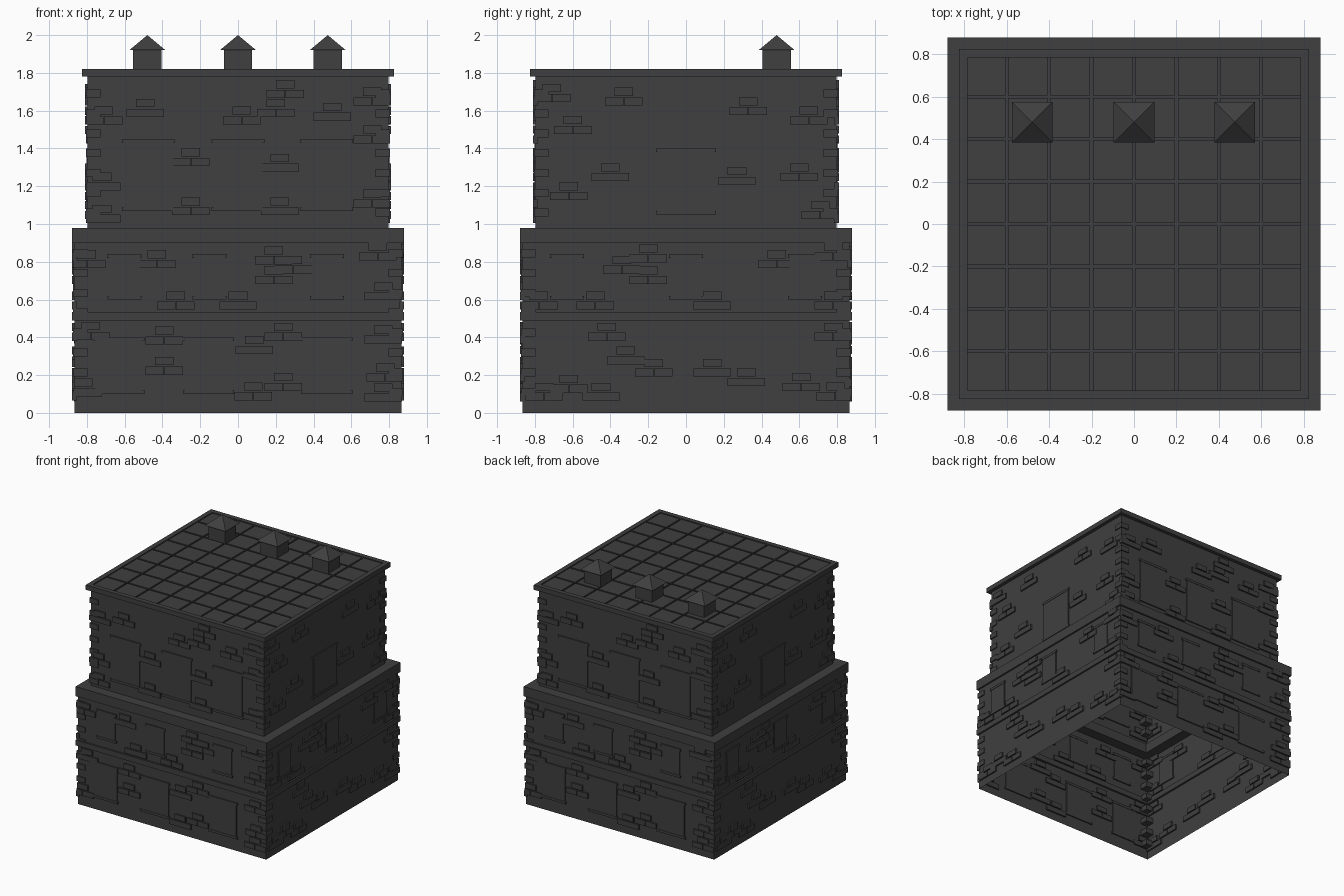
import bpy, bmesh
from math import pi
from mathutils import Matrix, Vector

if "Cube" in bpy.data.objects:
    bpy.data.objects.remove(bpy.data.objects["Cube"])

stone = bpy.data.materials.new("dark_stone")
stone.diffuse_color = (0.05, 0.05, 0.05, 1)
stone.use_nodes = True
stone.node_tree.nodes["Principled BSDF"].inputs["Base Color"].default_value = stone.diffuse_color


def finish(name, bm):
    me = bpy.data.meshes.new(name)
    bm.to_mesh(me)
    bm.free()
    me.materials.append(stone)
    ob = bpy.data.objects.new(name, me)
    bpy.context.collection.objects.link(ob)
    return ob


def box(bm, center, size, turn=0):
    m = (Matrix.Rotation(turn * pi / 2, 4, 'Z') @ Matrix.Translation(center)
         @ Matrix.Diagonal((*size, 1)))
    bmesh.ops.create_cube(bm, size=1, matrix=m)


def tube(name, profile):
    """Square rings swept around the building: profile is (half width, z)."""
    bm = bmesh.new()
    rings = [[bm.verts.new((sx * r, sy * r, z)) for sx, sy in
              ((-1, -1), (1, -1), (1, 1), (-1, 1))] for r, z in profile]
    for a, b in zip(rings, rings[1:]):
        for i in range(4):
            j = (i + 1) % 4
            bm.faces.new((a[i], a[j], b[j], b[i]))
    bmesh.ops.remove_doubles(bm, verts=bm.verts, dist=1e-5)
    return finish(name, bm)


def frame(name, outer, inner, z0, z1):
    tube(name, [(inner, z0), (outer, z0), (outer, z1), (inner, z1), (inner, z0)])


LOW, UP = 0.866, 0.796

# Hollow walls, open underneath
tube("lower_walls", [(LOW, 0), (LOW, 0.95)])
tube("upper_walls", [(UP, 0.95), (UP, 1.80)])

# Ledges and roof rim
frame("middle_band", 0.88, 0.85, 0.49, 0.535)
frame("setback_ledge", 0.88, 0.78, 0.90, 0.98)
frame("roof_rim", 0.825, 0.785, 1.78, 1.82)

# Roof deck with an 8 x 8 grid of slabs
bm = bmesh.new()
box(bm, (0, 0, 1.79), (1.58, 1.58, 0.012))
for i in range(8):
    for j in range(8):
        box(bm, (-0.7 + i * 0.2, -0.7 + j * 0.2, 1.80), (0.186, 0.186, 0.024))
finish("roof_slabs", bm)

# Chimneys with pyramid caps
for x in (-0.48, 0.0, 0.475):
    bm = bmesh.new()
    box(bm, (x, 0.48, 1.86), (0.15, 0.15, 0.12))
    base = [bm.verts.new((x + sx * 0.096, 0.48 + sy * 0.096, 1.92))
            for sx, sy in ((-1, -1), (1, -1), (1, 1), (-1, 1))]
    tip = bm.verts.new((x, 0.48, 2.0))
    bm.faces.new(base[::-1])
    for i in range(4):
        bm.faces.new((base[i], base[(i + 1) % 4], tip))
    finish("chimney", bm)


# Openings: shallow panel with slightly wider lintel and sill
def opening(bm, turn, wall, u, z0, z1, w):
    box(bm, (u, -wall, (z0 + z1) / 2), (w - 0.02, 0.014, z1 - z0), turn)
    for z in (z0 + 0.01, z1 - 0.01):
        box(bm, (u, -wall, z), (w, 0.02, 0.02), turn)


bm = bmesh.new()
for turn in range(4):
    if turn % 2 == 0:
        for u in (-0.475, 0.0, 0.47):
            opening(bm, turn, UP, u, 1.07, 1.45, 0.28)
        for u in (-0.63, -0.155, 0.47):
            opening(bm, turn, LOW, u, 0.10, 0.40, 0.27)
        for u in (-0.6, -0.15, 0.47):
            opening(bm, turn, LOW, u, 0.60, 0.84, 0.18)
    else:
        opening(bm, turn, UP, 0, 1.05, 1.40, 0.32)
        for u in (-0.63, 0.0, 0.63):
            opening(bm, turn, LOW, u, 0.60, 0.84, 0.18)
finish("windows_and_doors", bm)

# Exposed brick patches: (along wall, height of top brick), one brick over two
front_low = [(-.78, .46), (-.39, .435), (-.39, .275), (.24, .455), (.085, .385),
             (.77, .44), (.78, .24), (.77, .135), (.24, .19), (.08, .14),
             (-.82, .16), (-.33, .62), (0, .62), (.77, .67), (.74, .88),
             (-.43, .84), (-.80, .84), (.19, .86), (.29, .81), (.19, .755)]
side_low = [(-.42, .455), (-.32, .33), (-.17, .265), (.14, .265), (.32, .215),
            (.61, .19), (.79, .14), (-.62, .18), (-.45, .138), (-.75, .138),
            (.78, .455), (-.20, .87), (-.34, .81), (-.20, .755), (.48, .84),
            (-.78, .62), (-.48, .62), (.14, .62), (.78, .62), (.78, .88)]
front_up = [(-.49, 1.64), (.25, 1.74), (.20, 1.64), (.02, 1.60), (-.72, 1.25),
            (-.25, 1.38), (.22, 1.35), (-.25, 1.12), (.22, 1.12), (.71, 1.50),
            (.71, 1.70), (.50, 1.62), (-.71, 1.60), (.71, 1.16), (-.72, 1.08)]
side_up = [(-.33, 1.70), (-.60, 1.55), (.33, 1.65), (.60, 1.30), (-.40, 1.30),
           (.27, 1.28), (.65, 1.60), (-.62, 1.20), (.71, 1.10), (-.71, 1.72)]

bm = bmesh.new()
for turn in range(4):
    for wall, spots in ((LOW, side_low if turn % 2 else front_low),
                        (UP, side_up if turn % 2 else front_up)):
        for u, z in spots:
            for du, dz in ((0, 0), (-0.05, -0.052), (0.05, -0.052)):
                # trim bricks that reach past a corner
                a = max(u + du - 0.049, -wall - 0.008)
                b = min(u + du + 0.049, wall + 0.008)
                if b - a > 0.02:
                    box(bm, ((a + b) / 2, -wall, z + dz), (b - a, 0.026, 0.043), turn)
    # toothed corner bricks
    for z in [0.11 + 0.105 * i for i in range(8)]:
        box(bm, (LOW - 0.03, -LOW + 0.03, z), (0.077, 0.077, 0.043), turn)
    for z in [1.06 + 0.105 * i for i in range(7)]:
        box(bm, (UP - 0.03, -UP + 0.03, z), (0.077, 0.077, 0.043), turn)
finish("bricks", bm)
